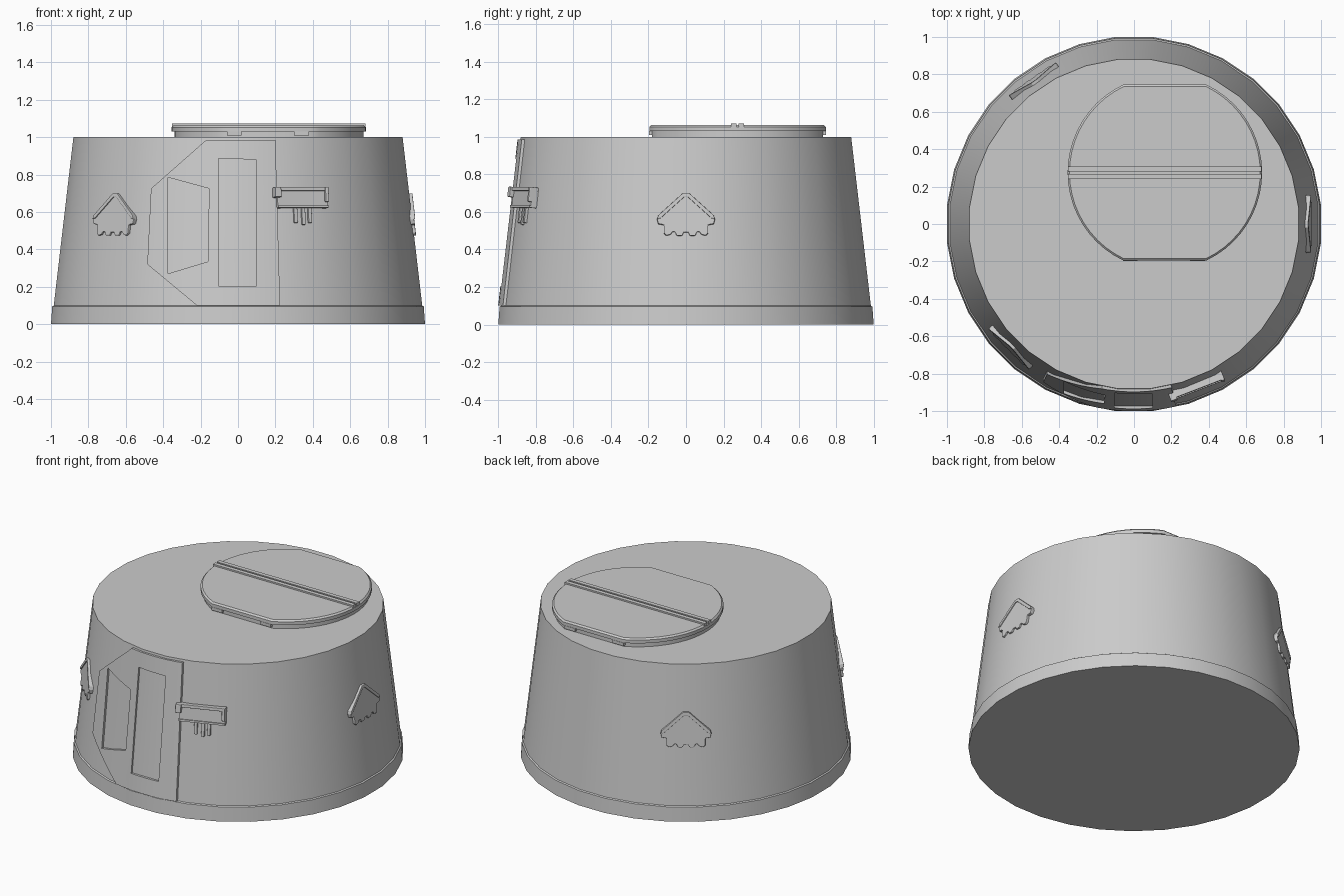
import bpy, bmesh, math
from mathutils import Matrix, Vector

if "Cube" in bpy.data.objects:
    bpy.data.objects.remove(bpy.data.objects["Cube"])

SLOPE = math.atan(0.105 / 0.9)


def wall_r(z):
    return 0.985 - 0.105 * (z - 0.1) / 0.9


def finish(name, bm, smooth=None, bevel=0):
    bmesh.ops.recalc_face_normals(bm, faces=bm.faces)
    me = bpy.data.meshes.new(name)
    bm.to_mesh(me)
    bm.free()
    ob = bpy.data.objects.new(name, me)
    bpy.context.collection.objects.link(ob)
    if bevel:
        m = ob.modifiers.new("bevel", 'BEVEL')
        m.width = bevel
        m.segments = 2
        m.limit_method = 'ANGLE'
        m.angle_limit = math.radians(40)
    if smooth:
        bpy.ops.object.select_all(action='DESELECT')
        ob.select_set(True)
        bpy.context.view_layer.objects.active = ob
        bpy.ops.object.shade_smooth_by_angle(angle=math.radians(smooth))
    return ob


def loft(name, rings, smooth=None):
    bm = bmesh.new()
    rows = [[bm.verts.new(p) for p in ring] for ring in rings]
    n = len(rows[0])
    for a, b in zip(rows, rows[1:]):
        for i in range(n):
            j = (i + 1) % n
            bm.faces.new((a[i], a[j], b[j], b[i]))
    bm.faces.new(rows[0])
    bm.faces.new(rows[-1])
    return finish(name, bm, smooth)


def wall_frame(deg, z):
    # local x = along wall, y = up the slope, z = outward
    a, t = math.radians(deg), SLOPE
    c, s, r = math.cos(a), math.sin(a), wall_r(z)
    u = Vector((-s, c, 0))
    n = Vector((math.cos(t) * c, math.cos(t) * s, math.sin(t)))
    m = Matrix((u, n.cross(u), n)).transposed().to_4x4()
    m.translation = (r * c, r * s, z)
    return m


def prism(name, pts, z0, z1, mat, bevel=0):
    bm = bmesh.new()
    f = bm.faces.new([bm.verts.new((x, y, z0)) for x, y in pts])
    ext = bmesh.ops.extrude_face_region(bm, geom=[f])
    for v in ext['geom']:
        if isinstance(v, bmesh.types.BMVert):
            v.co.z = z1
    bm.transform(mat)
    return finish(name, bm, bevel=bevel)


def box(name, x0, x1, y0, y1, z0, z1, mat=Matrix(), bevel=0):
    return prism(name, [(x0, y0), (x1, y0), (x1, y1), (x0, y1)], z0, z1, mat, bevel)


# body: tapered drum with a stepped foot band
def circle(r, z, n=32):
    R = r / math.cos(math.pi / n)
    return [(R * math.cos((i + .5) * math.tau / n), R * math.sin((i + .5) * math.tau / n), z)
            for i in range(n)]


loft("drum_body", [circle(1.0, 0), circle(0.993, 0.095), circle(0.985, 0.1), circle(0.88, 1.0)], 30)


# roof hatch: disc with two clipped sides
CX, CY = 0.165, 0.275


def clipped(inset, z):
    r, h = 0.52 - inset, 0.47 - inset
    a = math.asin(h / r)
    half = [(r * math.cos(-a + 2 * a * i / 20), r * math.sin(-a + 2 * a * i / 20)) for i in range(21)]
    pts = half + [(-x, -y) for x, y in half]
    return [(CX + x, CY + y, z) for x, y in pts]


loft("hatch", [clipped(.015, .99), clipped(.015, 1.03), clipped(0, 1.03), clipped(0, 1.052),
               clipped(.01, 1.062)], 30)
for i, y in enumerate((0.24, 0.28)):
    box(f"hatch_ridge_{i}", CX - .518, CX + .518, y, y + .028, 1.03, 1.072)
for side in (-1, 1):
    for i, x in enumerate((-0.06, 0.30)):
        y = CY + side * .462
        box(f"hatch_tab_{side}_{i}", x, x + .08, y - .01, y + .01, 1.01, 1.031)

# door: curved sheet with two window openings
loops = [
    [(-.17, .985), (.2, .985), (.225, .1), (-.22, .1), (-.485, .32), (-.465, .725)],
    [(-.103, .885), (.097, .88), (.1, .205), (-.103, .205)],
    [(-.375, .785), (-.155, .725), (-.16, .335), (-.375, .27)],
]
bm = bmesh.new()
for lp in loops:
    vs = [bm.verts.new((x, 0, z)) for x, z in lp]
    for i in range(len(vs)):
        bm.edges.new((vs[i - 1], vs[i]))
bmesh.ops.triangle_fill(bm, use_beauty=True, use_dissolve=False, edges=bm.edges[:])
for i in range(-9, 5):
    bmesh.ops.bisect_plane(bm, geom=bm.verts[:] + bm.edges[:] + bm.faces[:], dist=1e-5,
                           plane_co=(i * .05 + .013, 0, 0), plane_no=(1, 0, 0))
ext = bmesh.ops.extrude_face_region(bm, geom=bm.faces[:], use_keep_orig=True)
outer = {g for g in ext['geom'] if isinstance(g, bmesh.types.BMVert)}
for v in bm.verts:
    r = wall_r(v.co.z) + (.016 if v in outer else -.006)
    v.co.y = -math.sqrt(r * r - v.co.x ** 2)
finish("door", bm, 30)

# wall plaques: pointed top, scalloped bottom, raised roof-shaped rim
half = [(.018, .105), (.148, -.012), (.154, -.03), (.148, -.055), (.118, -.06), (.118, -.105),
        (.105, -.118), (.082, -.112), (.072, -.098), (.058, -.098), (.05, -.118), (.02, -.118), (.012, -.1)]
outline = half + [(-x, y) for x, y in reversed(half)]
rim = [(-.154, -.03), (-.148, -.01), (-.018, .108), (.018, .108), (.148, -.01), (.154, -.03),
       (.135, -.025), (.01, .088), (-.01, .088), (-.135, -.025)]
for i, deg in enumerate((0, 125, 225)):
    m = wall_frame(deg, .59)
    prism(f"plaque_{i}", outline, -.018, .011, m, .004)
    prism(f"plaque_rim_{i}", rim, -.018, .017, m, .003)

# bracket beside the door
m = wall_frame(-69, .67)
box("bracket_plate", -.135, .155, -.05, .04, -.02, .022, m, .004)
box("bracket_rail", -.15, .155, .04, .06, -.02, .035, m, .004)
box("bracket_lip", -.135, .155, -.05, -.038, 0, .03, m)
box("bracket_left_clip", -.155, -.118, .005, .06, -.01, .045, m, .005)
box("bracket_right_clip", .135, .155, -.02, .06, -.01, .04, m, .005)
for i, (x, l) in enumerate(((-.03, .13), (.015, .14), (.052, .13))):
    box(f"bracket_rod_{i}", x - .01, x + .01, -l, -.04, -.01, .014, m, .003)
